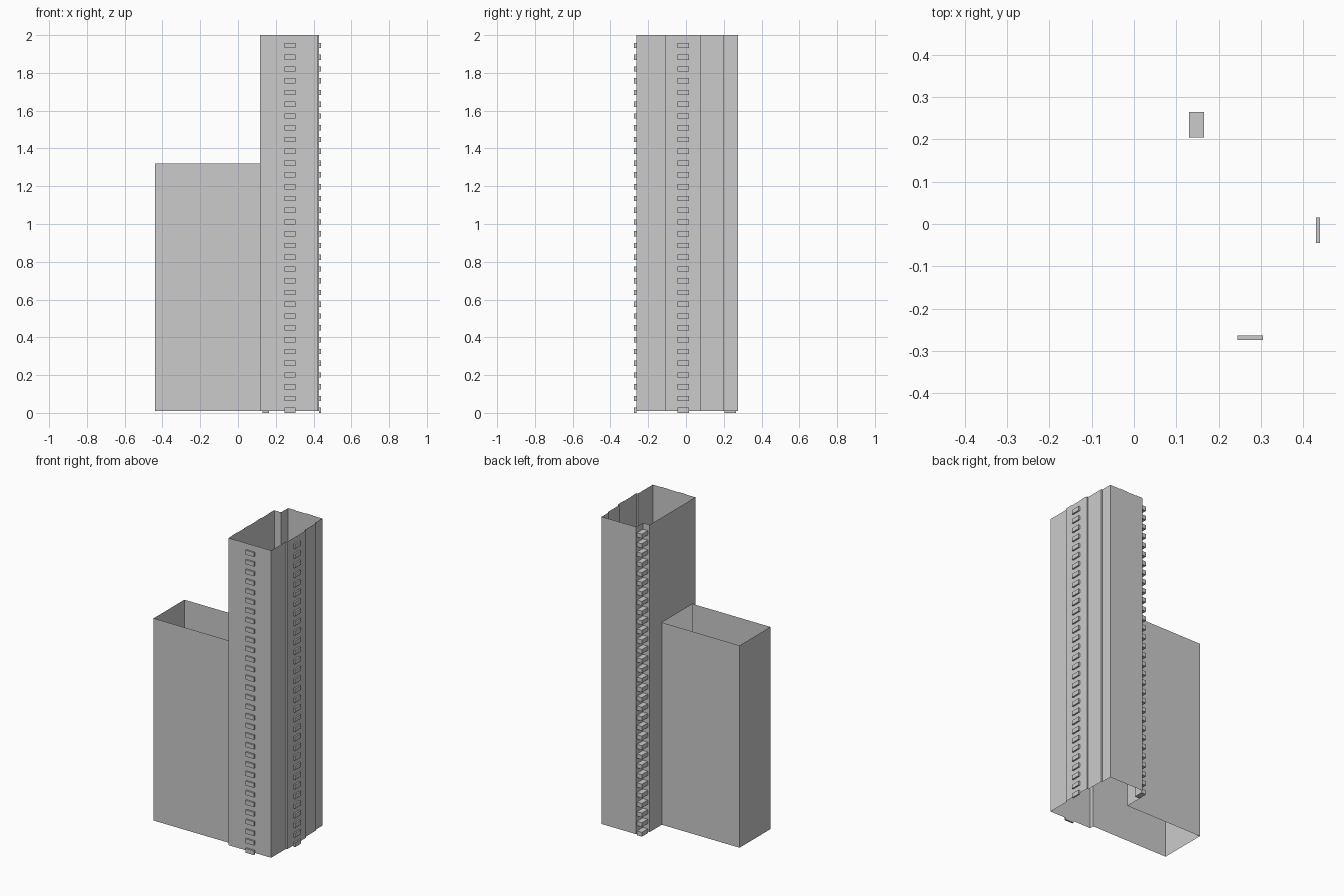
import bpy, bmesh
from mathutils import Vector

if "Cube" in bpy.data.objects:
    bpy.data.objects.remove(bpy.data.objects["Cube"])

PITCH, FLOORS, LOW_FLOORS = 0.0623, 32, 21
BASE, TOP, LOW_TOP = 0.01, 2.0, 1.32


def finish(bm, name):
    me = bpy.data.meshes.new(name)
    bm.to_mesh(me)
    bm.free()
    ob = bpy.data.objects.new(name, me)
    bpy.context.scene.collection.objects.link(ob)
    return ob


def walls(name, path, z0, z1):
    """Thin vertical wall sheets following a plan outline."""
    bm = bmesh.new()
    lo = [bm.verts.new((x, y, z0)) for x, y in path]
    hi = [bm.verts.new((x, y, z1)) for x, y in path]
    for i in range(len(path) - 1):
        bm.faces.new((lo[i], lo[i + 1], hi[i + 1], hi[i]))
    return finish(bm, name)


def balconies(name, x0, x1, y0, y1):
    """One solid balcony box on every floor."""
    bm = bmesh.new()
    for i in range(FLOORS):
        z0 = i * PITCH
        r = bmesh.ops.create_cube(bm, size=1)
        bmesh.ops.scale(bm, vec=(x1 - x0, y1 - y0, 0.028), verts=r["verts"])
        bmesh.ops.translate(bm, vec=((x0 + x1) / 2, (y0 + y1) / 2, z0 + 0.014), verts=r["verts"])
    return finish(bm, name)


def windows(name, normal, plane, centres, first, last, width=0.05):
    """Flat window panes just proud of a wall; normal is 'x', '-x', 'y' or '-y'."""
    bm = bmesh.new()
    sign = -1 if normal[0] == "-" else 1
    p = plane + sign * 0.001
    for c in centres:
        for i in range(first, last):
            z0 = i * PITCH + 0.035
            pts = []
            for u, z in ((-1, z0), (1, z0), (1, z0 + 0.035), (-1, z0 + 0.035)):
                t = c + u * width / 2
                pts.append(Vector((p, t, z)) if normal[-1] == "x" else Vector((t, p, z)))
            if (normal in ("-x", "y")):
                pts.reverse()
            bm.faces.new([bm.verts.new(q) for q in pts])
    return finish(bm, name)


# Tower: stepped right side and a notch at the back left corner
tower_plan = [(0.117, -0.235), (0.117, -0.263), (0.422, -0.263), (0.422, -0.11),
              (0.43, -0.11), (0.43, 0.08), (0.42, 0.08), (0.42, 0.2), (0.412, 0.2),
              (0.412, 0.274), (0.165, 0.274), (0.165, 0.205), (0.117, 0.205), (0.117, 0.08)]
walls("tower_walls", tower_plan, BASE, TOP)
walls("tower_upper_left_wall", [(0.117, 0.08), (0.117, -0.235)], LOW_TOP, TOP)

# Low wing, open at top and bottom
walls("wing_walls", [(0.117, 0.08), (-0.44, 0.08), (-0.44, -0.235), (0.117, -0.235)], BASE, LOW_TOP)

# Balcony stacks
balconies("front_balconies", 0.245, 0.305, -0.274, -0.263)
balconies("right_balconies", 0.43, 0.44, -0.045, 0.015)
balconies("corner_balconies", 0.13, 0.165, 0.205, 0.265)

# Window columns
windows("front_windows", "-y", -0.263, (0.211, 0.336), 0, FLOORS)
windows("right_windows", "x", 0.43, (0.049, -0.077), 0, FLOORS)
windows("back_windows", "y", 0.274, (0.19, 0.315), 0, FLOORS)
windows("left_windows", "-x", 0.117, (0.05, -0.078, -0.2), LOW_FLOORS, FLOORS)
windows("left_rear_windows", "-x", 0.117, (0.173,), 0, FLOORS)
windows("wing_back_windows", "y", 0.08, [-0.411 + 0.1245 * i for i in range(5)], 0, LOW_FLOORS)
windows("wing_left_windows", "-x", -0.44, (0.048, -0.077, -0.2), 0, LOW_FLOORS)
